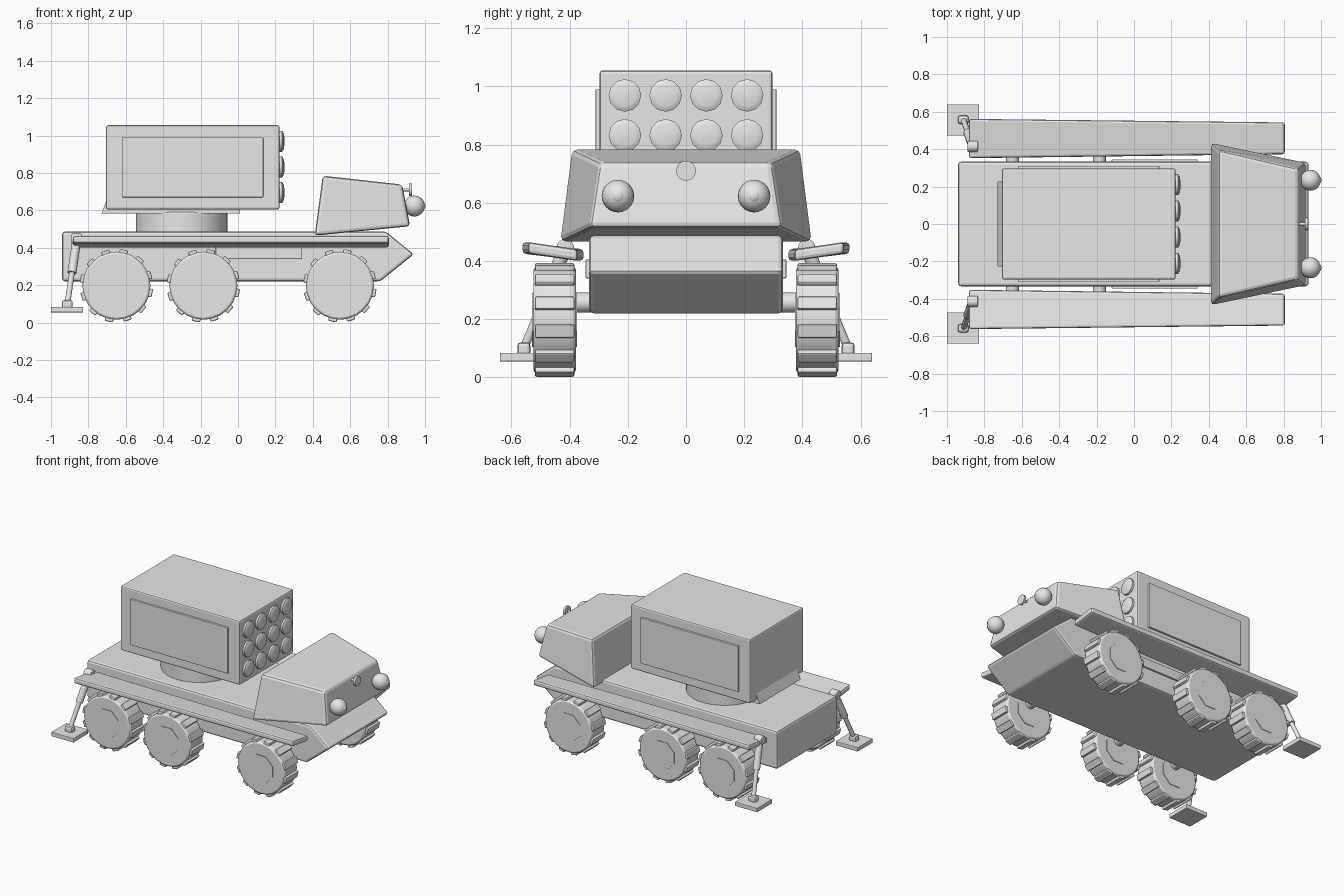
import bpy, bmesh, math
from mathutils import Vector, Matrix

if "Cube" in bpy.data.objects:
    bpy.data.objects.remove(bpy.data.objects["Cube"])

grey = bpy.data.materials.new("plain_grey")
grey.diffuse_color = (0.8, 0.8, 0.8, 1)
grey.use_nodes = True
grey.node_tree.nodes["Principled BSDF"].inputs["Base Color"].default_value = grey.diffuse_color


def finish(name, bm, bevel=0.0, smooth=False):
    """Turn a bmesh into a named object with the body colour."""
    bmesh.ops.recalc_face_normals(bm, faces=bm.faces[:])
    me = bpy.data.meshes.new(name)
    bm.to_mesh(me)
    bm.free()
    me.materials.append(grey)
    ob = bpy.data.objects.new(name, me)
    bpy.context.collection.objects.link(ob)
    if smooth:
        bpy.ops.object.select_all(action='DESELECT')
        ob.select_set(True)
        bpy.context.view_layer.objects.active = ob
        bpy.ops.object.shade_smooth_by_angle(angle=math.radians(40))
    if bevel:
        mod = ob.modifiers.new("bevel", 'BEVEL')
        mod.width = bevel
        mod.segments = 2
        mod.limit_method = 'ANGLE'
    return ob


def loft(name, a, b, bevel=0.0):
    """Solid between two matching polygons."""
    bm = bmesh.new()
    va, vb = [bm.verts.new(p) for p in a], [bm.verts.new(p) for p in b]
    bm.faces.new(va)
    bm.faces.new(vb)
    for i in range(len(va)):
        j = (i + 1) % len(va)
        bm.faces.new((va[i], va[j], vb[j], vb[i]))
    return finish(name, bm, bevel)


def prism(name, profile, half, bevel=0.0):
    """Side profile in x, z extruded across y."""
    return loft(name, [(x, -half, z) for x, z in profile],
                [(x, half, z) for x, z in profile], bevel)


def box(name, x0, x1, y0, y1, z0, z1, bevel=0.0):
    ring = [(x0, y0), (x1, y0), (x1, y1), (x0, y1)]
    return loft(name, [(x, y, z0) for x, y in ring], [(x, y, z1) for x, y in ring], bevel)


def add_rod(bm, p, q, r0, r1=None, n=12, spin=0.0):
    p, q = Vector(p), Vector(q)
    d = q - p
    m = Matrix.Translation((p + q) / 2) @ d.to_track_quat('Z', 'Y').to_matrix().to_4x4()
    m = m @ Matrix.Rotation(spin, 4, 'Z')
    bmesh.ops.create_cone(bm, cap_ends=True, segments=n, radius1=r0,
                          radius2=r0 if r1 is None else r1, depth=d.length, matrix=m)


def rod(name, p, q, r0, r1=None, n=12, bevel=0.0, smooth=True):
    bm = bmesh.new()
    add_rod(bm, p, q, r0, r1, n)
    return finish(name, bm, bevel, smooth)


def ball(name, c, r, scale=(1, 1, 1)):
    bm = bmesh.new()
    m = Matrix.Translation(c) @ Matrix.Diagonal((*scale, 1))
    bmesh.ops.create_uvsphere(bm, u_segments=20, v_segments=12, radius=r, matrix=m)
    return finish(name, bm, 0, True)


# Hull with wedge nose
prism("hull", [(-0.94, 0.22), (0.76, 0.22), (0.94, 0.365), (0.79, 0.487), (-0.94, 0.487)],
      0.333, 0.015)

# Cab: tapered, leaning forward
cab_base = [(0.41, -0.435, 0.465), (0.92, -0.33, 0.515), (0.92, 0.33, 0.515), (0.41, 0.435, 0.465)]
cab_roof = [(0.453, -0.395, 0.785), (0.878, -0.295, 0.738), (0.878, 0.295, 0.738), (0.453, 0.395, 0.785)]
loft("cab", cab_base, cab_roof, 0.018)

# Turntable, mounting wedge and launcher box
rod("turntable", (-0.3, 0, 0.48), (-0.3, 0, 0.59), 0.245, n=32, bevel=0.006)
prism("launcher_mount", [(-0.73, 0.583), (0.01, 0.583), (0.01, 0.62), (-0.69, 0.69)], 0.228)
box("launcher_box", -0.705, 0.222, -0.297, 0.297, 0.605, 1.055, 0.01)

# Rounded tube caps on the launcher face
for row in range(3):
    for col in range(4):
        y, z = -0.21 + col * 0.14, 0.695 + row * 0.137
        bm = bmesh.new()
        add_rod(bm, (0.2, y, z), (0.236, y, z), 0.056, n=12)
        add_rod(bm, (0.236, y, z), (0.245, y, z), 0.056, 0.04, n=12)
        add_rod(bm, (0.245, y, z), (0.249, y, z), 0.04, 0.015, n=12)
        finish("tube_cap", bm, 0, True)

# Middle lens on the cab
rod("centre_lens", (0.915, 0, 0.71), (0.93, 0, 0.71), 0.034, n=20)
rod("lens_stalk", (0.86, 0, 0.71), (0.92, 0, 0.71), 0.008)


def wheel(x, s):
    """Tyre with cross lugs and an octagonal hub plate."""
    z, yi, yo = 0.197, 0.378 * s, 0.525 * s
    rod("tyre", (x, yi, z), (x, yo, z), 0.182, n=24, bevel=0.012)
    bm = bmesh.new()
    for y0, y1 in ((yo - 0.01 * s, yo + 0.004 * s), (yi + 0.01 * s, yi - 0.004 * s)):
        add_rod(bm, (x, y0, z), (x, y1, z), 0.1, n=8, spin=math.pi / 8)
    finish("hub", bm)
    bm = bmesh.new()
    for i in range(12):
        turn = Matrix.Rotation(math.radians(30 * i + 12), 4, 'Y')
        m = (Matrix.Translation((x, 0.4515 * s, z)) @ turn
             @ Matrix.Translation((0, 0, 0.183)) @ Matrix.Diagonal((0.045, 0.136, 0.026, 1)))
        bmesh.ops.create_cube(bm, size=1, matrix=m)
    finish("tread_lugs", bm, 0.006)
    rod("axle", (x, 0.3 * s, z + 0.06), (x, 0.4 * s, z + 0.06), 0.035)


for s in (-1, 1):
    # Raised side panels on launcher and hull
    box("launcher_panel", -0.62, 0.135, 0.29 * s, 0.311 * s, 0.67, 0.99, 0.003)
    box("hull_panel", -0.12, 0.34, 0.32 * s, 0.345 * s, 0.34, 0.405, 0.004)

    # Tilted tapered fender
    def edge(x, inner, outer):
        return [(x, inner * s, 0.40), (x, outer * s, 0.425),
                (x, outer * s, 0.465), (x, inner * s, 0.44)]
    loft("fender", edge(-0.882, 0.352, 0.562), edge(0.806, 0.373, 0.543), 0.012)

    for x in (-0.65, -0.185, 0.545):
        wheel(x, s)

    # Headlight globe and its front bulb
    ball("headlight", (0.943, 0.234 * s, 0.623), 0.056)
    ball("headlight_bulb", (0.972, 0.234 * s, 0.623), 0.03)
    rod("headlight_neck", (0.87, 0.234 * s, 0.623), (0.93, 0.234 * s, 0.623), 0.02)

    # Stabiliser leg: pivot, sleeve, piston, ankle and foot
    top, foot = Vector((-0.862, 0.415 * s, 0.445)), Vector((-0.912, 0.557 * s, 0.1))
    mid = top.lerp(foot, 0.52)
    rod("leg_pivot", (-0.89, top.y, top.z), (-0.835, top.y, top.z), 0.03, n=16, bevel=0.005)
    rod("leg_sleeve", top, mid, 0.024)
    rod("leg_piston", mid, foot, 0.015)
    box("leg_ankle", -0.942, -0.884, 0.535 * s, 0.58 * s, 0.075, 0.12, 0.012)
    box("leg_foot", -1.0, -0.828, 0.473 * s, 0.64 * s, 0.054, 0.084, 0.004)
